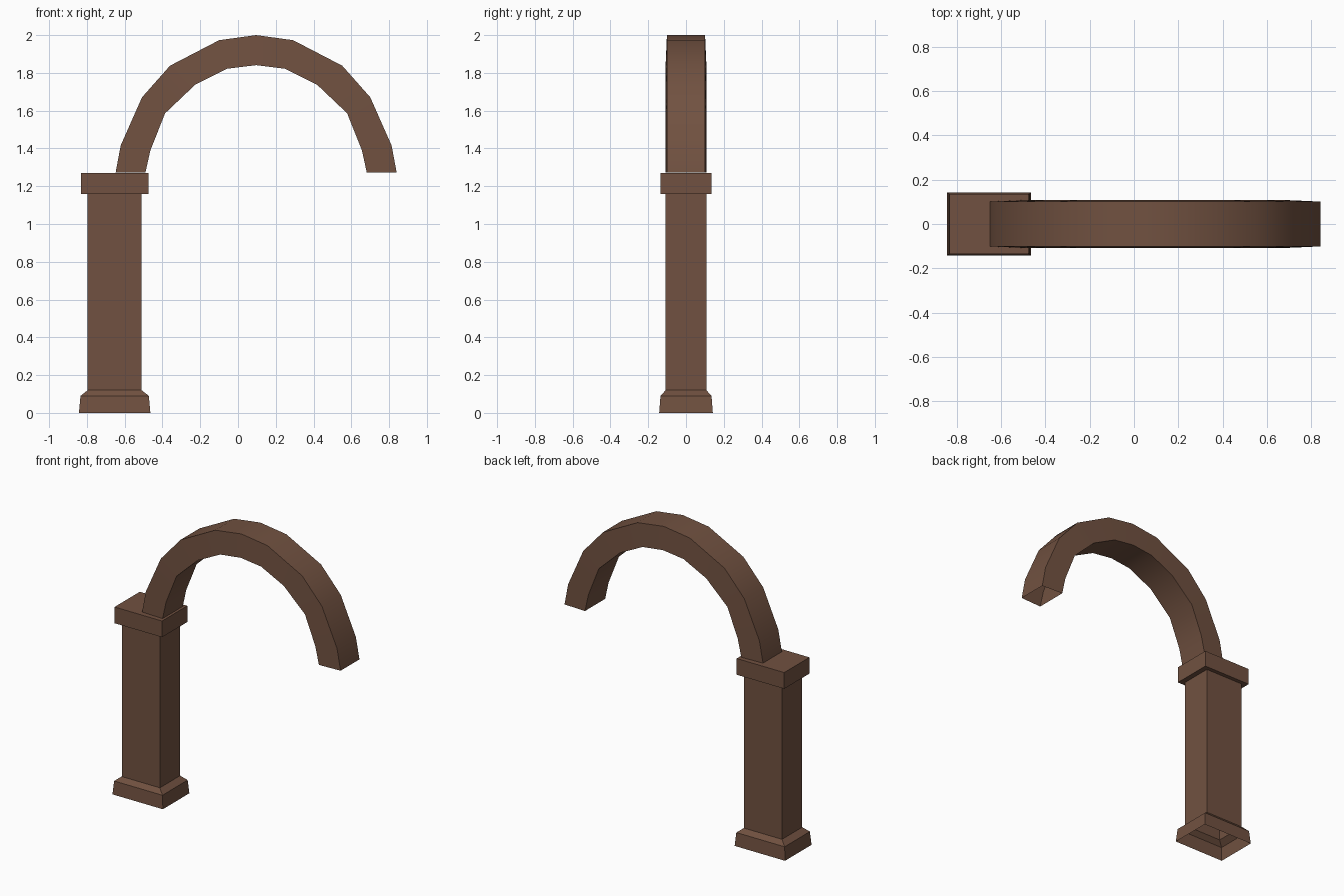
import bpy, math

if "Cube" in bpy.data.objects:
    bpy.data.objects.remove(bpy.data.objects["Cube"])

brown = bpy.data.materials.new("warm brown")
brown.diffuse_color = (0.165, 0.083, 0.052, 1)
brown.use_nodes = True
brown.node_tree.nodes["Principled BSDF"].inputs["Base Color"].default_value = brown.diffuse_color


def skin(name, rings, cap_last=False):
    """Join successive four-point rings into an open-ended shell."""
    verts = [p for ring in rings for p in ring]
    faces = []
    for i in range(len(rings) - 1):
        a, b = i * 4, i * 4 + 4
        for j in range(4):
            k = (j + 1) % 4
            faces.append((a + j, a + k, b + k, b + j))
    if cap_last:
        n = len(verts)
        faces.append((n - 4, n - 3, n - 2, n - 1))
    mesh = bpy.data.meshes.new(name)
    mesh.from_pydata(verts, [], faces)
    mesh.materials.append(brown)
    obj = bpy.data.objects.new(name, mesh)
    bpy.context.collection.objects.link(obj)
    bpy.ops.object.select_all(action='DESELECT')
    obj.select_set(True)
    bpy.context.view_layer.objects.active = obj
    bpy.ops.object.shade_smooth_by_angle(angle=math.radians(32))
    return obj


# Pillar: rectangular profile (half width, half depth, height), open underneath
PILLAR_X = -0.653
profile = [(0.189, 0.142, 0), (0.181, 0.135, 0.09), (0.143, 0.108, 0.12),
           (0.143, 0.108, 1.16), (0.178, 0.135, 1.16), (0.178, 0.135, 1.27)]
skin("pillar", [[(PILLAR_X + sx * w, sy * d, z)
                 for sx, sy in ((-1, -1), (1, -1), (1, 1), (-1, 1))]
                for w, d, z in profile], cap_last=True)

# Arch: half profile (outer x, outer z, inner x, inner z), mirrored about the crown
ARCH_X = 0.096
half = [(0.744, 1.272, 0.586, 1.272), (0.717, 1.416, 0.56, 1.39),
        (0.604, 1.671, 0.482, 1.586), (0.456, 1.838, 0.323, 1.737),
        (0.196, 1.973, 0.153, 1.822), (0, 2.0, 0, 1.841)]
path = [(-a, b, -c, d) for a, b, c, d in half] + half[-2::-1]
OUT_Y, IN_Y = 0.101, 0.108  # slightly narrower on the outside
skin("arch", [[(ARCH_X + ox, -OUT_Y, oz), (ARCH_X + ox, OUT_Y, oz),
               (ARCH_X + ix, IN_Y, iz), (ARCH_X + ix, -IN_Y, iz)]
              for ox, oz, ix, iz in path])

# Make all faces point outward (the arch rings run the other way round)
import bmesh
for obj in bpy.data.objects:
    bm = bmesh.new()
    bm.from_mesh(obj.data)
    bmesh.ops.recalc_face_normals(bm, faces=bm.faces)
    bm.to_mesh(obj.data)
    bm.free()
